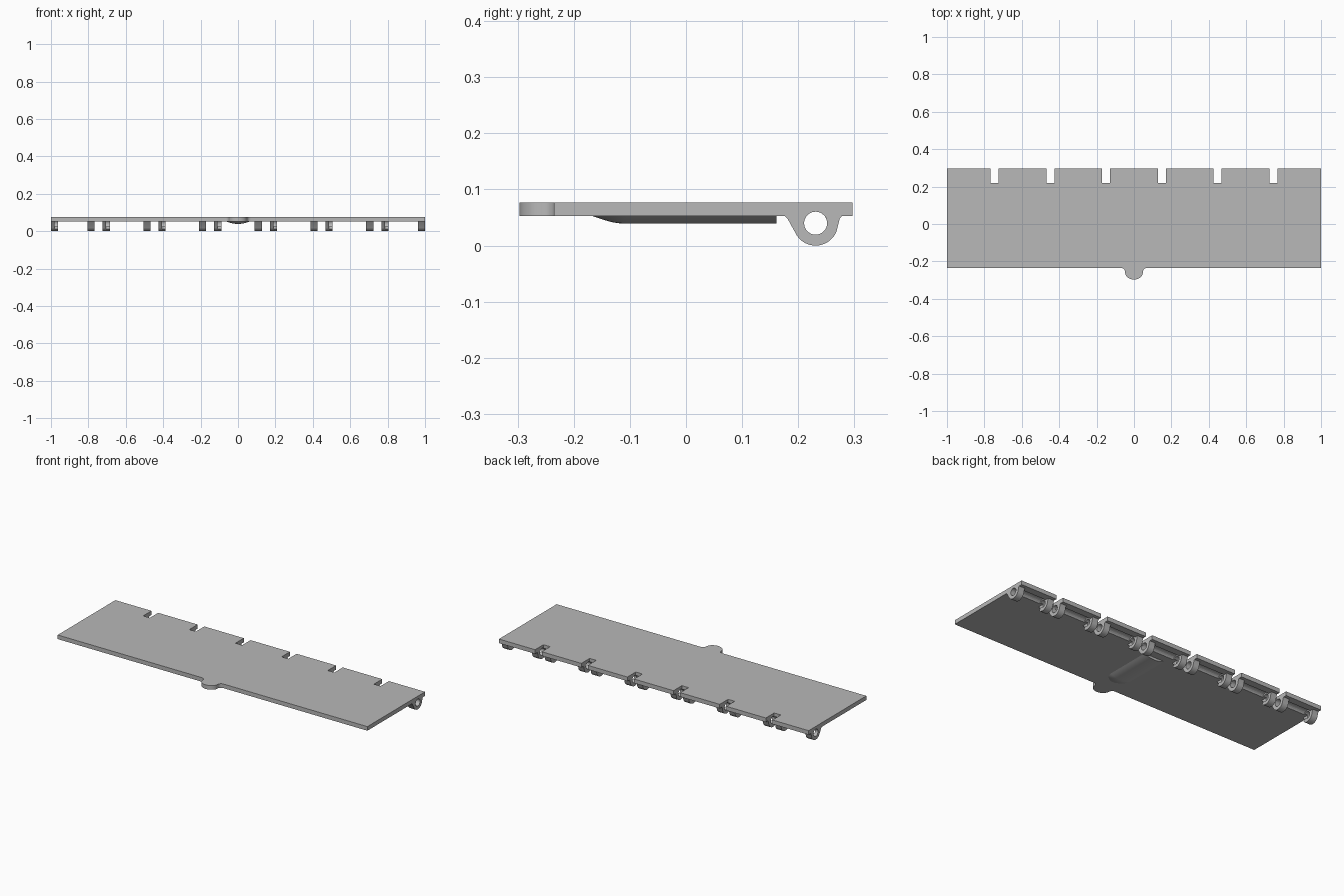
import bpy
import bmesh
from math import sin, cos, pi, radians, sqrt

if "Cube" in bpy.data.objects:
    bpy.data.objects.remove(bpy.data.objects["Cube"])

grey = bpy.data.materials.new("light grey")
grey.use_nodes = True
grey.diffuse_color = (0.48, 0.48, 0.48, 1)
grey.node_tree.nodes["Principled BSDF"].inputs["Base Color"].default_value = grey.diffuse_color

Z0, Z1 = 0.053, 0.077        # underside and top of the plate
BACK, FRONT = 0.297, -0.235
PIN_Y, PIN_Z = 0.231, 0.04   # hinge axis
BORE, OUTER, CLEAR = 0.0205, 0.04, 0.028
EAR = 0.038                  # hinge ear width


def arc(cx, cy, rx, ry, start, end, n=12):
    angles = [radians(start + (end - start) * i / n) for i in range(n + 1)]
    return [(cx + rx * cos(a), cy + ry * sin(a)) for a in angles]


def finish(name, bm):
    bmesh.ops.recalc_face_normals(bm, faces=bm.faces)
    mesh = bpy.data.meshes.new(name)
    bm.to_mesh(mesh)
    bm.free()
    mesh.materials.append(grey)
    obj = bpy.data.objects.new(name, mesh)
    bpy.context.collection.objects.link(obj)
    return obj


def smooth(obj):
    bpy.ops.object.select_all(action='DESELECT')
    obj.select_set(True)
    bpy.context.view_layer.objects.active = obj
    bpy.ops.object.shade_smooth_by_angle(angle=radians(32))


def prism(bm, points, low, high, along_x=False):
    """Extrude an outline along z, or a y-z outline along x."""
    place = (lambda p, h: (h, p[0], p[1])) if along_x else (lambda p, h: (p[0], p[1], h))
    face = bm.faces.new([bm.verts.new(place(p, low)) for p in points])
    top = bmesh.ops.extrude_face_region(bm, geom=[face])["geom"]
    verts = [v for v in top if isinstance(v, bmesh.types.BMVert)]
    axis = (1, 0, 0) if along_x else (0, 0, 1)
    bmesh.ops.translate(bm, verts=verts, vec=[(high - low) * a for a in axis])


# Hinge segments between the six slots
slots = [0.298 * (i - 2.5) for i in range(6)]
starts = [-1] + [s + 0.0215 for s in slots]
ends = [s - 0.0215 for s in slots] + [1]
segments = list(zip(starts, ends))

# Lid plate with finger tab at the front and slots at the back
outline = [(-1, FRONT)]
outline += arc(-0.07, -0.257, 0.022, 0.022, 90, 0, 6)
outline += arc(0, -0.257, 0.048, 0.04, 180, 360, 20)[1:-1]
outline += arc(0.07, -0.257, 0.022, 0.022, 180, 90, 6)
outline += [(1, FRONT), (1, BACK)]
for s in reversed(slots):
    outline += [(s + 0.0215, BACK), (s + 0.0215, 0.22), (s - 0.0215, 0.22), (s - 0.0215, BACK)]
outline.append((-1, BACK))
bm = bmesh.new()
prism(bm, outline, Z0, Z1)
plate = finish("lid_plate", bm)

# Pin bore along the whole edge and wider clearance between the ears
bm = bmesh.new()
prism(bm, arc(PIN_Y, PIN_Z, BORE, BORE, 0, 345, 23), -1.1, 1.1, True)
bore = finish("bore_cutter", bm)
bm = bmesh.new()
for a, b in segments:
    prism(bm, arc(PIN_Y, PIN_Z, CLEAR, CLEAR, 0, 345, 23), a + EAR, b - EAR, True)
clearance = finish("clearance_cutter", bm)
for cutter in (bore, clearance):
    cutter.hide_render = True
    mod = plate.modifiers.new("cut", 'BOOLEAN')
    mod.operation = 'DIFFERENCE'
    mod.solver = 'EXACT'
    mod.object = cutter
smooth(plate)
for mod in list(plate.modifiers):
    if mod.type == 'BOOLEAN':
        bpy.ops.object.modifier_apply(modifier=mod.name)
for cutter in (bore, clearance):
    bpy.data.objects.remove(cutter)

# Hinge ears: closed loops, and snap ears whose inner half is an open hook
mouth = math_angle = 39.4    # where the bore meets the underside
loop = [(0.176, Z0), (0.181, 0.048)] + arc(PIN_Y, PIN_Z, OUTER, OUTER, 213, 338, 20)
loop += [(0.274, 0.048), (0.278, Z0)]
loop += arc(PIN_Y, PIN_Z, BORE, BORE, mouth, -180 - mouth, 24)
hook = arc(PIN_Y, PIN_Z, OUTER, OUTER, 225, 338, 18)
hook += [(0.274, 0.048), (0.278, Z0)]
hook += arc(PIN_Y, PIN_Z, BORE, BORE, mouth, -135, 18)
for i, (a, b) in enumerate(segments):
    bm = bmesh.new()
    prism(bm, loop, b - EAR, b, True)
    smooth(finish(f"hinge_loop_{i + 1}", bm))
    bm = bmesh.new()
    prism(bm, loop, a, a + EAR / 2, True)
    prism(bm, hook, a + EAR / 2, a + EAR, True)
    smooth(finish(f"hinge_hook_{i + 1}", bm))

# Shallow rounded rib under the middle, fading out toward the tab
bm = bmesh.new()
R, DEPTH, N = 0.158, 0.014, 14
stations = [(-0.167 + 0.06 * t / 8, max(0.0004, DEPTH * sin(pi / 2 * t / 8))) for t in range(9)]
stations.append((0.161, DEPTH))
rows = []
for y, d in stations:
    half = sqrt(2 * R * d - d * d)
    row = []
    for k in range(N + 1):
        x = half * (2 * k / N - 1)
        row.append(bm.verts.new((x, y, Z0 - d + R - sqrt(R * R - x * x))))
    rows.append(row)
for r, s in zip(rows, rows[1:]):
    for k in range(N):
        bm.faces.new((r[k], r[k + 1], s[k + 1], s[k]))
    bm.faces.new((r[0], s[0], s[-1], r[-1]))
bm.faces.new(rows[0])
bm.faces.new(rows[-1])
smooth(finish("underside_rib", bm))
